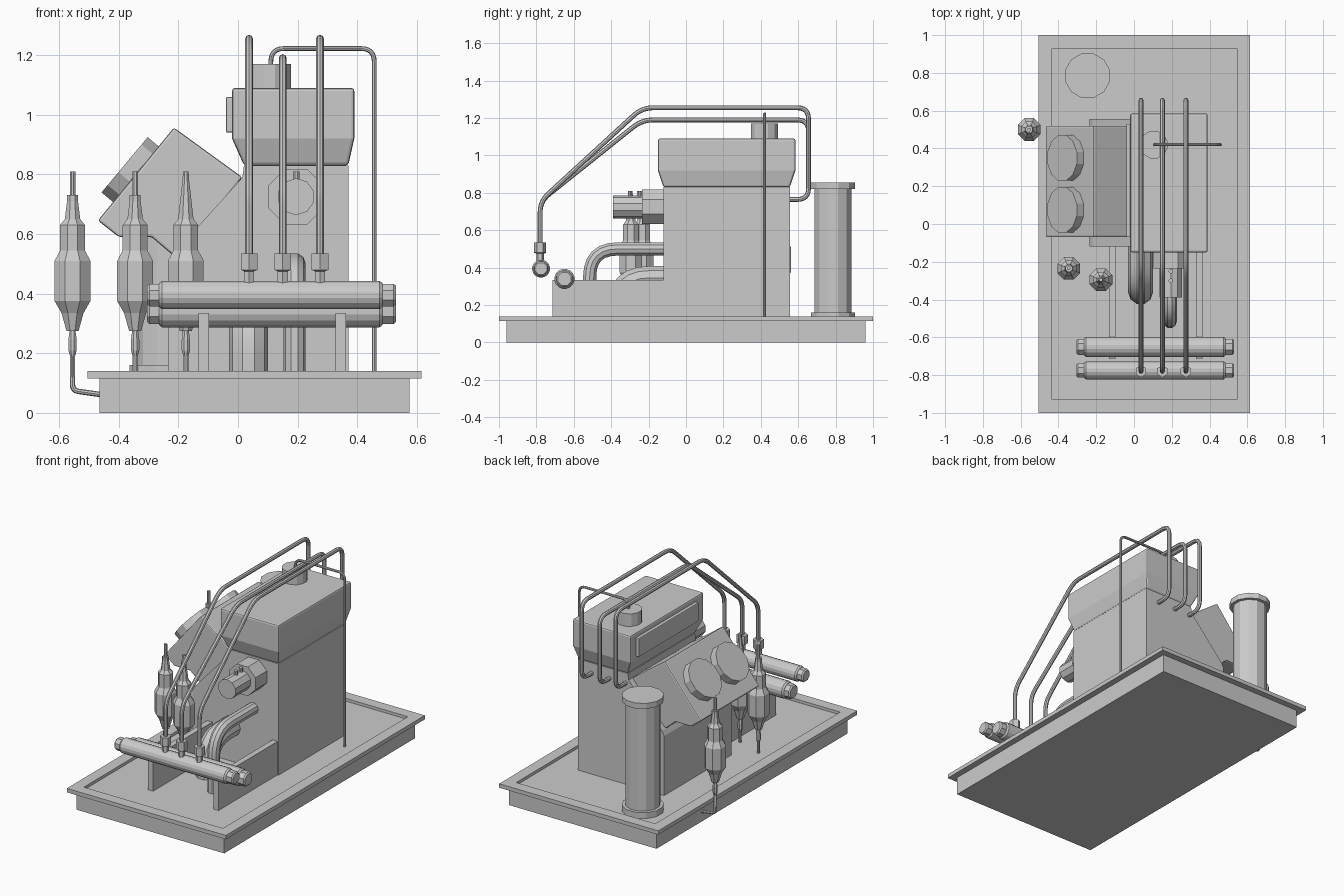
import bpy, bmesh, math
from mathutils import Vector, Matrix

cube = bpy.data.objects.get("Cube")
if cube:
    bpy.data.objects.remove(cube)

grey = bpy.data.materials.new("machine_grey")
grey.use_nodes = True
COLOUR = (0.6, 0.6, 0.6, 1)
grey.diffuse_color = COLOUR
grey.node_tree.nodes["Principled BSDF"].inputs["Base Color"].default_value = COLOUR


def finish(name, bm, bevel=0):
    bmesh.ops.recalc_face_normals(bm, faces=bm.faces)
    mesh = bpy.data.meshes.new(name)
    bm.to_mesh(mesh)
    bm.free()
    mesh.materials.append(grey)
    ob = bpy.data.objects.new(name, mesh)
    bpy.context.collection.objects.link(ob)
    if bevel:
        mod = ob.modifiers.new("soft_edges", "BEVEL")
        mod.width, mod.segments = bevel, 2
    return ob


def loft(name, rings, bevel=0):
    """Skin a list of point rings and cap both ends."""
    bm = bmesh.new()
    loops = [[bm.verts.new(p) for p in ring] for ring in rings]
    n = len(loops[0])
    for a, b in zip(loops, loops[1:]):
        for i in range(n):
            bm.faces.new((a[i], a[(i + 1) % n], b[(i + 1) % n], b[i]))
    bm.faces.new(loops[0])
    bm.faces.new(loops[-1])
    return finish(name, bm, bevel)


def rect(x0, x1, y0, y1, z):
    return [(x0, y0, z), (x1, y0, z), (x1, y1, z), (x0, y1, z)]


def box(name, x0, x1, y0, y1, z0, z1, bevel=0):
    return loft(name, [rect(x0, x1, y0, y1, z) for z in (z0, z1)], bevel)


def prism(name, outline, y0, y1, bevel=0):
    return loft(name, [[(x, y, z) for x, z in outline] for y in (y0, y1)], bevel)


def turned(name, profile, sides, origin=(0, 0, 0), axis=(0, 0, 1)):
    """Profile of (distance along axis, radius) spun with flat sides."""
    turn = Vector((0, 0, 1)).rotation_difference(Vector(axis)).to_matrix().to_4x4()
    place = Matrix.Translation(origin) @ turn
    rings = []
    for h, r in profile:
        angles = [math.tau * (i + 0.5) / sides for i in range(sides)]
        rings.append([place @ Vector((r * math.cos(a), r * math.sin(a), h)) for a in angles])
    return loft(name, rings)


def pipe(name, corners, radius, bend, resolution=2):
    """Round pipe through corner points with rounded bends."""
    pts = [Vector(c) for c in corners]
    path = [pts[0]]
    for a, b, c in zip(pts, pts[1:], pts[2:]):
        start = b + (a - b).normalized() * bend
        end = b + (c - b).normalized() * bend
        for i in range(7):
            t = i / 6
            path.append(start * (1 - t) ** 2 + b * 2 * t * (1 - t) + end * t * t)
    path.append(pts[-1])
    curve = bpy.data.curves.new(name, "CURVE")
    curve.dimensions = "3D"
    curve.bevel_depth, curve.bevel_resolution = radius, resolution
    curve.use_fill_caps = True
    spline = curve.splines.new("POLY")
    spline.points.add(len(path) - 1)
    for point, co in zip(spline.points, path):
        point.co = (*co, 1)
    curve.materials.append(grey)
    ob = bpy.data.objects.new(name, curve)
    bpy.context.collection.objects.link(ob)
    bpy.ops.object.select_all(action="DESELECT")
    ob.select_set(True)
    bpy.context.view_layer.objects.active = ob
    bpy.ops.object.convert(target="MESH")
    bpy.ops.object.shade_smooth_by_angle()


# Base plinth and its recessed tray
box("base_plinth", -0.465, 0.575, -0.96, 0.96, 0, 0.12)
tray = box("base_tray", -0.505, 0.615, -1, 1, 0.115, 0.14)
bm = bmesh.new()
bm.from_mesh(tray.data)
top = max(bm.faces, key=lambda f: f.calc_center_median().z)
bmesh.ops.inset_region(bm, faces=[top], thickness=0.1)
lip = bmesh.ops.extrude_face_region(bm, geom=[top])
bmesh.ops.delete(bm, geom=[top], context="FACES_ONLY")
bmesh.ops.translate(bm, vec=(0, 0, -0.018), verts=[v for v in lip["geom"] if isinstance(v, bmesh.types.BMVert)])
bm.to_mesh(tray.data)
bm.free()

# Engine block and flared upright section
prism("engine_block", [(-0.235, 0.12), (0.37, 0.12), (0.37, 0.83), (0.02, 0.83),
                       (0.015, 0.79), (-0.22, 0.53), (-0.235, 0.5)], -0.12, 0.555)
flared = (-0.02, 0.39, -0.15, 0.585)
loft("upper_block", [rect(0.02, 0.37, -0.12, 0.555, 0.83), rect(*flared, 0.92), rect(*flared, 1.09)], 0.01)
box("side_panel", -0.04, -0.015, -0.07, 0.53, 0.94, 1.06, 0.005)

# Tilted cylinder head with two round covers
prism("tilted_head", [(-0.47, 0.645), (-0.215, 0.957), (0.015, 0.79), (-0.13, 0.6),
                      (-0.22, 0.53), (-0.29, 0.59), (-0.4, 0.59)], -0.07, 0.52, 0.008)
for i, y in enumerate((0.075, 0.35)):
    turned(f"head_cover_{i + 1}", [(-0.02, 0.125), (0.05, 0.125)], 12, (-0.342, y, 0.8), (-0.766, 0, 0.64))

# Filler cap and thin drain pipe
turned("filler_cap", [(1.08, 0.075), (1.17, 0.075)], 12, (0.105, 0.42, 0))
pipe("thin_pipe", [(0.11, 0.42, 1.15), (0.11, 0.42, 1.222), (0.457, 0.42, 1.222), (0.457, 0.42, 0.12)], 0.008, 0.045)

# Front pump
turned("pump_flange", [(0, 0.1), (0.12, 0.1)], 8, (0.195, -0.115, 0.725), (0, -1, 0))
turned("pump_body", [(0, 0.062), (0.28, 0.062)], 10, (0.195, -0.11, 0.725), (0, -1, 0))
for i, y in enumerate((-0.25, -0.3)):
    turned(f"pump_stud_{i + 1}", [(0.77, 0.012), (0.81, 0.012)], 8, (0.195, y, 0))

# Curved outlet pipes
pipe("outlet_elbow_narrow", [(0.19, -0.1, 0.5), (0.19, -0.515, 0.5), (0.19, -0.515, 0.12)], 0.037, 0.15, 3)
pipe("outlet_elbow_wide", [(0.035, -0.1, 0.345), (0.035, -0.36, 0.345), (0.035, -0.36, 0.12)], 0.066, 0.16, 3)

# Support plates and the two horizontal tubes
for side, x in (("right", -0.115), ("left", 0.345)):
    box(f"support_plate_{side}", x - 0.018, x + 0.018, -0.715, -0.1, 0.12, 0.335)
for name, y, z, r in (("front", -0.775, 0.395, 0.048), ("rear", -0.65, 0.34, 0.054)):
    turned(f"{name}_tube", [(-0.265, r * 0.85), (-0.255, r), (0.475, r), (0.485, r * 0.85)], 16, (0, y, z), (1, 0, 0))
    turned(f"{name}_tube_plugs", [(-0.305, r * 0.7), (-0.297, r * 0.85), (-0.262, r * 0.85), (-0.26, r * 0.7),
                                  (0.48, r * 0.7), (0.482, r * 0.85), (0.522, r * 0.85), (0.53, r * 0.7)],
           8, (0, y, z), (1, 0, 0))

# Three overhead pipes with their fittings
for i, (x, z) in enumerate(((0.037, 1.255), (0.15, 1.19), (0.275, 1.255))):
    pipe(f"overhead_pipe_{i + 1}", [(x, -0.78, 0.42), (x, -0.78, 0.755), (x, -0.235, z),
                                    (x, 0.655, z), (x, 0.655, 0.765), (x, 0.54, 0.765)], 0.013, 0.06)
    turned(f"pipe_nut_{i + 1}", [(0.41, 0.02), (0.475, 0.02), (0.48, 0.032), (0.535, 0.032)], 6, (x, -0.78, 0))

# Bottle shaped filters
lower = [(0.12, 0.009), (0.19, 0.009), (0.21, 0.015), (0.245, 0.015), (0.275, 0.011), (0.275, 0.022),
         (0.335, 0.04), (0.375, 0.065), (0.51, 0.065), (0.545, 0.045), (0.63, 0.045), (0.65, 0.028)]
stem = [(0.71, 0.02), (0.73, 0.02), (0.73, 0.01), (0.81, 0.01)]
cone = [(0.78, 0.012), (0.81, 0.01)]
for i, (x, y, tip) in enumerate(((-0.555, 0.5, stem), (-0.345, -0.235, stem), (-0.175, -0.295, cone))):
    turned(f"filter_{i + 1}", lower + tip, 8, (x, y, 0))
pipe("filter_drain", [(-0.555, 0.5, 0.2), (-0.555, 0.5, 0.075), (-0.45, 0.5, 0.06)], 0.009, 0.02)

# Standing canister with collars
turned("canister", [(0.12, 0.122), (0.16, 0.122), (0.16, 0.102), (0.82, 0.102), (0.82, 0.122), (0.855, 0.122)],
       12, (-0.246, 0.785, 0))
